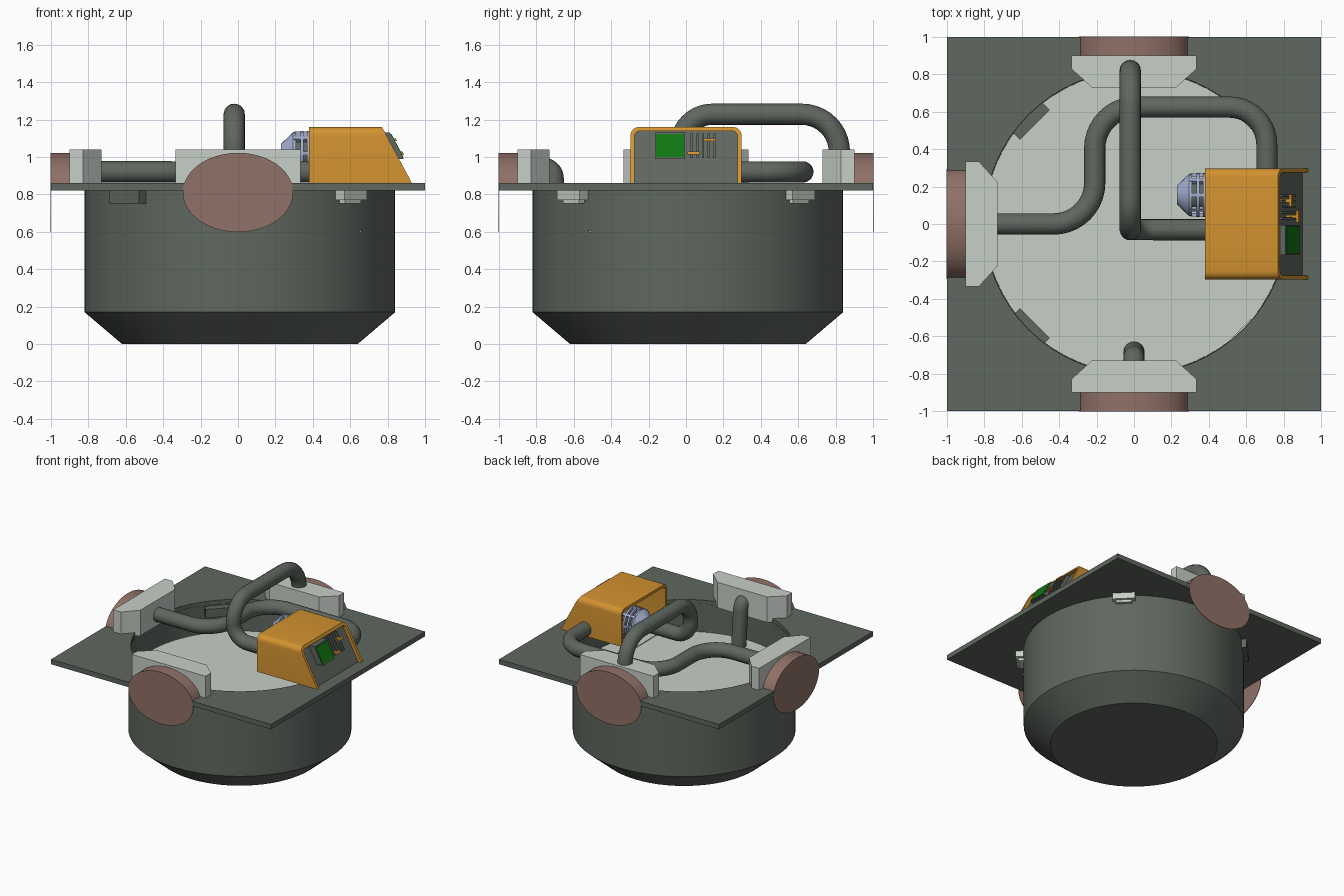
import bpy, bmesh, math
from mathutils import Vector, Matrix

if "Cube" in bpy.data.objects:
    bpy.data.objects.remove(bpy.data.objects["Cube"])


def mat(name, r, g, b):
    m = bpy.data.materials.new(name)
    m.diffuse_color = (r, g, b, 1)
    m.use_nodes = True
    m.node_tree.nodes["Principled BSDF"].inputs["Base Color"].default_value = m.diffuse_color
    return m


DARK = mat("dark green grey", 0.115, 0.135, 0.115)
LIGHT = mat("pale grey", 0.57, 0.62, 0.57)
ORANGE = mat("orange", 0.65, 0.29, 0.03)
BROWN = mat("dull red brown", 0.28, 0.165, 0.135)
GREEN = mat("screen green", 0.005, 0.18, 0.006)
BLUE = mat("pale blue", 0.36, 0.42, 0.62)


def finish(name, bm, material, smooth=True):
    bmesh.ops.recalc_face_normals(bm, faces=bm.faces)
    me = bpy.data.meshes.new(name)
    bm.to_mesh(me)
    bm.free()
    ob = bpy.data.objects.new(name, me)
    bpy.context.collection.objects.link(ob)
    me.materials.append(material)
    if smooth:
        for o in bpy.context.selected_objects:
            o.select_set(False)
        ob.select_set(True)
        bpy.context.view_layer.objects.active = ob
        bpy.ops.object.shade_smooth_by_angle(angle=math.radians(35))
    return ob


def loft(name, loops, material, closed=False, smooth=True):
    """Skin equal-length loops of points; cap the ends unless closed."""
    bm = bmesh.new()
    rows = [[bm.verts.new(p) for p in loop] for loop in loops]
    n = len(rows[0])
    for a, b in zip(rows, rows[1:] + (rows[:1] if closed else [])):
        for i in range(n):
            bm.faces.new((a[i], a[(i + 1) % n], b[(i + 1) % n], b[i]))
    if not closed:
        bm.faces.new(rows[0])
        bm.faces.new(rows[-1])
    return finish(name, bm, material, smooth)


def ring(r, z, n=64, c=0.01):
    return [(c + r * math.cos(2 * math.pi * i / n), c + r * math.sin(2 * math.pi * i / n), z) for i in range(n)]


def square(z, n=64):
    out = []
    for i in range(n):
        c, s = math.cos(2 * math.pi * i / n), math.sin(2 * math.pi * i / n)
        k = max(abs(c), abs(s))
        out.append((c / k, s / k, z))
    return out


def box(name, lo, hi, material, turn=0):
    bm = bmesh.new()
    bmesh.ops.create_cube(bm, size=1)
    lo, hi = Vector(lo), Vector(hi)
    for v in bm.verts:
        v.co = (lo + hi) / 2 + v.co * (hi - lo)
    bm.transform(Matrix.Rotation(turn, 4, 'Z'))
    return finish(name, bm, material, False)


def pipe(name, corners, radii, r=0.057):
    """Tube along straight runs with rounded corners."""
    P = [Vector(c) for c in corners]
    path = [P[0]]
    for a, b, c, rad in zip(P, P[1:], P[2:], radii):
        d0, d1 = (a - b).normalized(), (c - b).normalized()
        for i in range(11):
            t = math.pi / 2 * i / 10
            path.append(b + d0 * rad * (1 - math.sin(t)) + d1 * rad * (1 - math.cos(t)))
    path.append(P[-1])
    t = (path[1] - path[0]).normalized()
    u = t.orthogonal().normalized()
    loops = []
    for i, p in enumerate(path):
        t = (path[min(i + 1, len(path) - 1)] - path[max(i - 1, 0)]).normalized()
        u = (u - t * u.dot(t)).normalized()
        w = t.cross(u)
        loops.append([p + (u * math.cos(k * math.pi / 8) + w * math.sin(k * math.pi / 8)) * r for k in range(16)])
    return loft(name, loops, DARK)


# Bowl with tapered base, pale inner floor and square flange
loft("bowl", [ring(0.63, 0), ring(0.83, 0.17), ring(0.83, 0.83), ring(0.81, 0.83), ring(0.81, 0.59)], DARK)
loft("inner_floor", [ring(0.809, 0.592), ring(0.809, 0.60)], LIGHT)
box("floor_strip", (0.60, -0.52, 0.598), (0.66, 0.52, 0.606), LIGHT)
loft("flange_plate", [ring(0.812, 0.82), ring(0.812, 0.86), square(0.86), square(0.82)], DARK, True, False)

# Brackets under the flange on the diagonals
for side in (-1, 1):
    box("wall_bracket", (0.75, -0.112, 0.75), (0.86, 0.112, 0.82), DARK, side * math.radians(135))
    box("small_bracket", (0.80, -0.085, 0.77), (0.89, 0.085, 0.82), LIGHT, side * math.radians(45))
    box("small_bracket_foot", (0.81, -0.06, 0.75), (0.87, 0.06, 0.775), LIGHT, side * math.radians(45))

# Three side ports: pale collar, half-round duct and elliptical end disc
collar = [(0.9, -0.335), (0.9, 0.335), (0.83, 0.335), (0.73, 0.225), (0.73, -0.225), (0.83, -0.335)]
N = 48
full = [(0.295 * math.cos(2 * math.pi * i / N), 0.81 + 0.212 * math.sin(2 * math.pi * i / N)) for i in range(N)]
upper = [(y, z) for y, z in full if z > 0.83]
for label, turn in (("back", 90), ("left", 180), ("front", 270)):
    R = Matrix.Rotation(math.radians(turn), 3, 'Z')

    def spin(pts):
        return [R @ Vector(p) for p in pts]
    loft(label + "_port_collar", [spin([(x, y, z) for x, y in collar]) for z in (0.83, 1.04)], LIGHT, smooth=False)
    loft(label + "_port_duct", [spin([(x, y, z) for y, z in upper]) for x in (0.89, 0.999)], BROWN)
    loft(label + "_port_disc", [spin([(x, y, z) for y, z in full]) for x in (0.9985, 1.002)], BROWN)

# Pipes
pipe("low_pipe", [(-0.78, 0, 0.92), (-0.21, 0, 0.92), (-0.21, 0.625, 0.92), (0.71, 0.625, 0.92), (0.71, 0.24, 0.92)],
     [0.22, 0.22, 0.2])
pipe("high_pipe", [(-0.02, 0.82, 0.88), (-0.02, 0.82, 1.228), (-0.02, -0.03, 1.228), (-0.02, -0.03, 0.92),
                   (0.52, -0.03, 0.92)], [0.2, 0.17, 0.13])
pipe("front_outlet_pipe", [(0, -0.80, 0.94), (0, -0.715, 0.94), (0, -0.685, 0.59)], [0.05])

# Control hood: arched shell with a sloping end


def slope(z, off=0.0):
    return 0.93 - (z - 0.86) * 0.533 + off


def arch(w, top, r):
    pts = [(-w, 0.86)]
    for cy, a0 in ((-w + r, 180), (w - r, 90)):
        for i in range(6):
            a = math.radians(a0 - 18 * i)
            pts.append((cy + r * math.cos(a), top - r + r * math.sin(a)))
    return pts + [(w, 0.86)]


shell = arch(0.297, 1.16, 0.045) + arch(0.275, 1.138, 0.025)[::-1]
loft("hood_shell", [[(0.38, y, z) for y, z in shell], [(slope(z), y, z) for y, z in shell]], ORANGE)


def panel(name, y0, y1, z0, z1, off0, off1, material):
    q = [(y0, z0), (y1, z0), (y1, z1), (y0, z1)]
    return loft(name, [[(slope(z, o), y, z) for y, z in q] for o in (off0, off1)], material, smooth=False)


# Control panel, screen, slots and levers
panel("control_panel", -0.275, 0.275, 0.86, 1.138, -0.24, -0.03, DARK)
panel("screen_housing", -0.165, -0.005, 0.99, 1.13, -0.03, 0.025, DARK)
panel("screen", -0.16, -0.01, 1.00, 1.122, 0.025, 0.03, GREEN)
for i in range(5):
    y = 0.025 + i * 0.03
    panel("slot_fin", y, y + 0.012, 0.995, 1.125, -0.03, 0.005, DARK)
for y, z in ((0.04, 1.02), (0.125, 1.09)):
    panel("lever_handle", y - 0.032, y + 0.032, z - 0.006, z + 0.008, 0.025, 0.04, ORANGE)
    panel("lever_stem", y - 0.009, y + 0.009, z - 0.006, z + 0.006, -0.03, 0.025, ORANGE)

# Caged motor at the open end of the hood


def disc(x, r, n=24):
    return [(x, 0.155 + r * math.cos(2 * math.pi * i / n), 1.02 + r * math.sin(2 * math.pi * i / n)) for i in range(n)]


loft("motor_nose", [disc(0.23, 0.05), disc(0.295, 0.113), disc(0.31, 0.113)], BLUE)
loft("motor_core", [disc(0.30, 0.085), disc(0.62, 0.085)], DARK)
for x in (0.335, 0.37, 0.43):
    loft("cage_ring", [disc(x, 0.118), disc(x + 0.015, 0.118), disc(x + 0.015, 0.095), disc(x, 0.095)], BLUE, True)
for k in range(8):
    a = 2 * math.pi * k / 8
    c, s = math.cos(a), math.sin(a)
    q = [(0.095, -0.01), (0.116, -0.01), (0.116, 0.01), (0.095, 0.01)]
    loft("cage_bar", [[(x, 0.155 + r * c - t * s, 1.02 + r * s + t * c) for r, t in q] for x in (0.30, 0.50)],
         BLUE, smooth=False)
